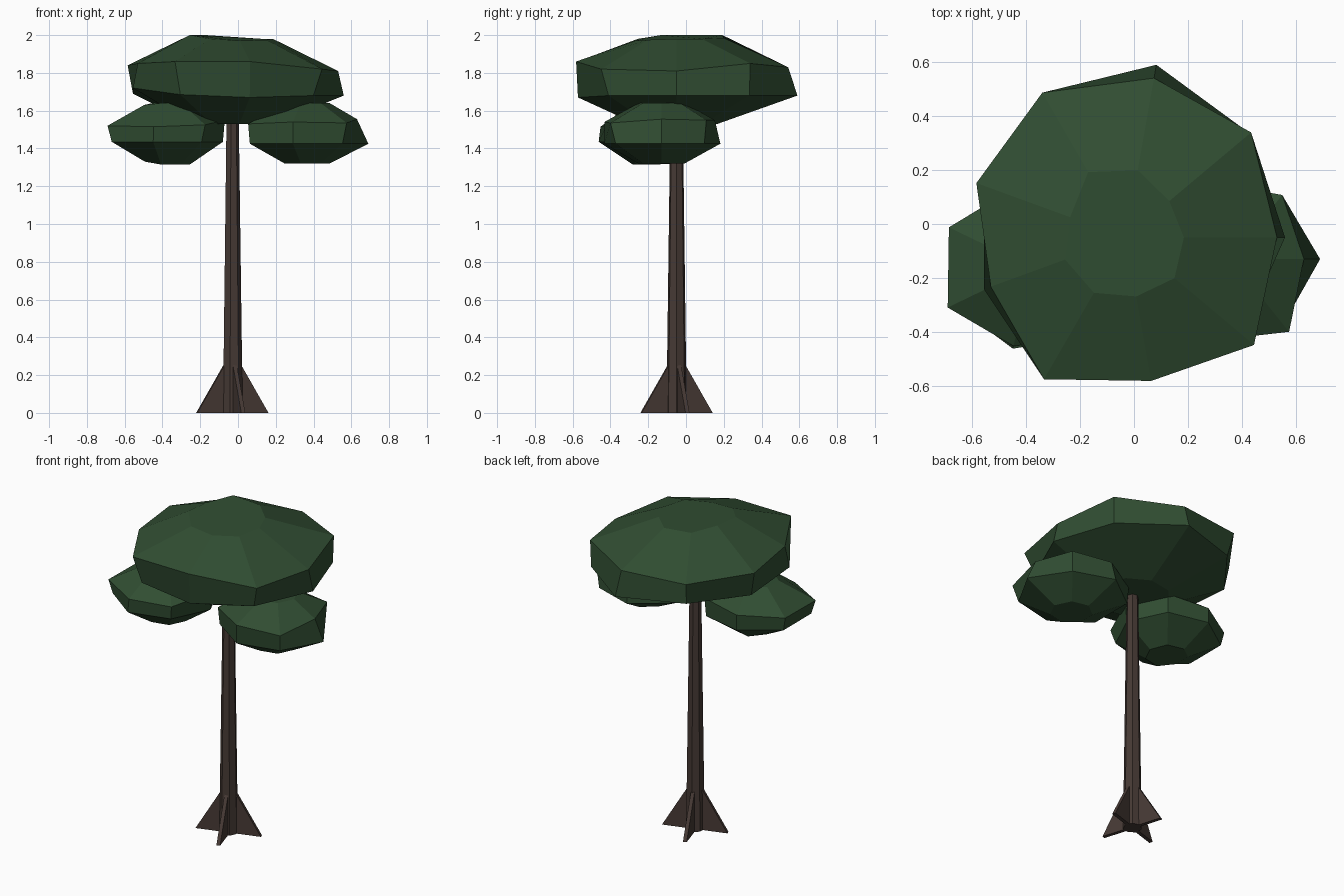
import bpy, bmesh, math

if "Cube" in bpy.data.objects:
    bpy.data.objects.remove(bpy.data.objects["Cube"])

CX, CY = -0.03, -0.05  # trunk axis


def material(name, color):
    m = bpy.data.materials.new(name)
    m.diffuse_color = (*color, 1)
    m.use_nodes = True
    m.node_tree.nodes["Principled BSDF"].inputs["Base Color"].default_value = m.diffuse_color
    return m


BARK = material("dark bark", (0.062, 0.042, 0.035))
LEAF = material("deep green leaves", (0.030, 0.075, 0.032))


def finish(name, bm, mat):
    bmesh.ops.recalc_face_normals(bm, faces=bm.faces)
    me = bpy.data.meshes.new(name)
    bm.to_mesh(me)
    bm.free()
    me.materials.append(mat)
    ob = bpy.data.objects.new(name, me)
    bpy.context.collection.objects.link(ob)
    return ob


def per_side(value, n):
    return value if isinstance(value, (list, tuple)) else [value] * n


def ringed(name, mat, cx, cy, n, rings):
    """Loft n-sided rings given as (radius, height), each a number or one per side."""
    bm = bmesh.new()
    loops = []
    for radius, height in rings:
        rs, zs = per_side(radius, n), per_side(height, n)
        loops.append([bm.verts.new((cx + rs[k] * math.cos(math.tau * k / n),
                                    cy + rs[k] * math.sin(math.tau * k / n), zs[k]))
                      for k in range(n)])
    bm.faces.new(loops[0])
    bm.faces.new(loops[-1])
    for a, b in zip(loops, loops[1:]):
        for k in range(n):
            j = (k + 1) % n
            bm.faces.new((a[k], a[j], b[j], b[k]))
    return finish(name, bm, mat)


# Tapered trunk
ringed("trunk", BARK, CX, CY, 7, [(0.055, 0), (0.034, 1.57)])

# Four thin triangular root fins, slightly turned
for i in range(4):
    a = 0.3 + i * math.pi / 2
    c, s = math.cos(a), math.sin(a)
    bm = bmesh.new()
    sides = []
    for t in (-0.011, 0.011):
        sides.append([bm.verts.new((CX + r * c - t * s, CY + r * s + t * c, z))
                      for r, z in ((0.02, 0), (0.197, 0), (0.042, 0.26), (0.02, 0.26))])
    bm.faces.new(sides[0])
    bm.faces.new(sides[1])
    for k in range(4):
        j = (k + 1) % 4
        bm.faces.new((sides[0][k], sides[0][j], sides[1][j], sides[1][k]))
    finish(f"root_fin_{i + 1}", bm, BARK)

# Large upper canopy, nine uneven sides
ringed("main_canopy", LEAF, CX, CY, 9, [
    (0.22, 1.53),
    ([.59, .60, .65, .58, .56, .56, .55, .53, .56],
     [1.68, 1.68, 1.68, 1.69, 1.69, 1.72, 1.685, 1.67, 1.68]),
    ([.56, .606, .60, .62, .59, .533, .607, .54, .62],
     [1.81, 1.85, 1.83, 1.83, 1.84, 1.85, 1.86, 1.86, 1.82]),
    ([.215, .21, .253, .28, .22, .24, .237, .222, .235],
     [1.98, 1.98, 1.985, 2.0, 2.0, 2.0, 1.98, 1.97, 1.975]),
])

# Two smaller side clumps, seven uneven sides
ringed("right_clump", LEAF, 0.36, -0.13, 7, [
    (0.125, 1.32),
    ([.33, .29, .32, .33, .33, .31, .31], 1.425),
    ([.27, .304, .29, .34, .34, .31, .345],
     [1.555, 1.55, 1.55, 1.53, 1.53, 1.54, 1.535]),
    (0.125, 1.64),
])
ringed("left_clump", LEAF, -0.38, -0.16, 7, [
    (0.125, [1.315, 1.32, 1.32, 1.33, 1.33, 1.315, 1.315]),
    ([.30, .30, .30, .32, .32, .31, .30], 1.435),
    ([.31, .31, .30, .34, .345, .30, .33],
     [1.55, 1.55, 1.53, 1.52, 1.52, 1.515, 1.525]),
    (0.13, [1.64, 1.65, 1.65, 1.63, 1.63, 1.64, 1.64]),
])
